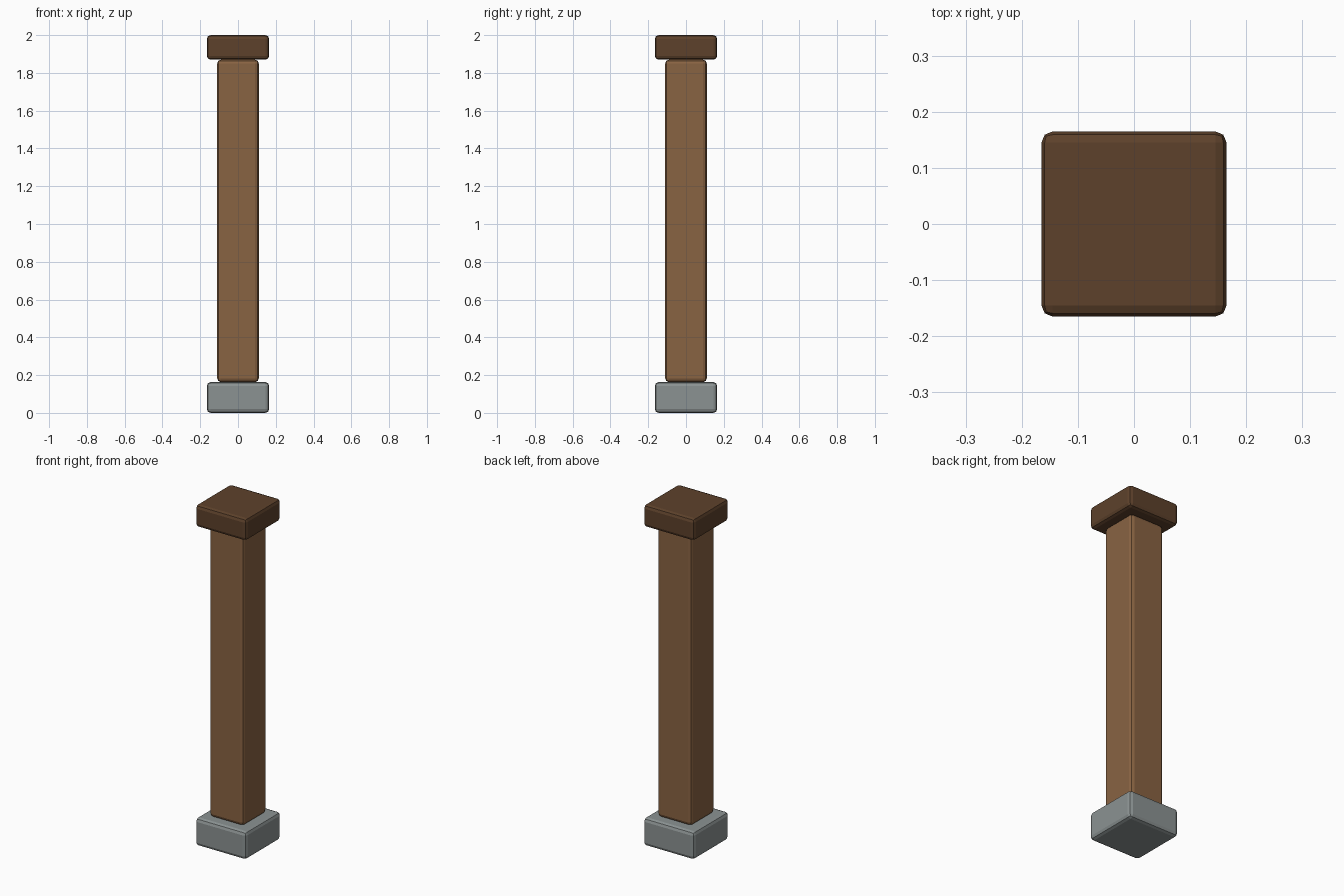
import bpy

if "Cube" in bpy.data.objects:
    bpy.data.objects.remove(bpy.data.objects["Cube"])


def make_material(name, color):
    mat = bpy.data.materials.new(name)
    mat.diffuse_color = (*color, 1.0)
    mat.use_nodes = True
    mat.node_tree.nodes["Principled BSDF"].inputs["Base Color"].default_value = mat.diffuse_color
    return mat


def block(name, width, z0, z1, mat, bevel=0.02):
    """Square block with softened edges, spanning z0 to z1."""
    bpy.ops.mesh.primitive_cube_add(size=1, location=(0, 0, (z0 + z1) / 2))
    obj = bpy.context.object
    obj.name = name
    obj.scale = (width, width, z1 - z0)
    bpy.ops.object.transform_apply(location=False, rotation=False, scale=True)
    mod = obj.modifiers.new("soft_edges", "BEVEL")
    mod.width = bevel
    mod.segments = 2
    mod.limit_method = "NONE"
    obj.data.materials.append(mat)
    return obj


stone = make_material("stone", (0.26, 0.29, 0.29))
wood = make_material("wood", (0.25, 0.125, 0.055))
dark_wood = make_material("dark_wood", (0.11, 0.053, 0.024))

# Stone footing, timber shaft and darker cap
block("base", 0.33, 0.0, 0.163, stone)
block("shaft", 0.22, 0.163, 1.87, wood)
block("cap", 0.33, 1.87, 2.0, dark_wood)
